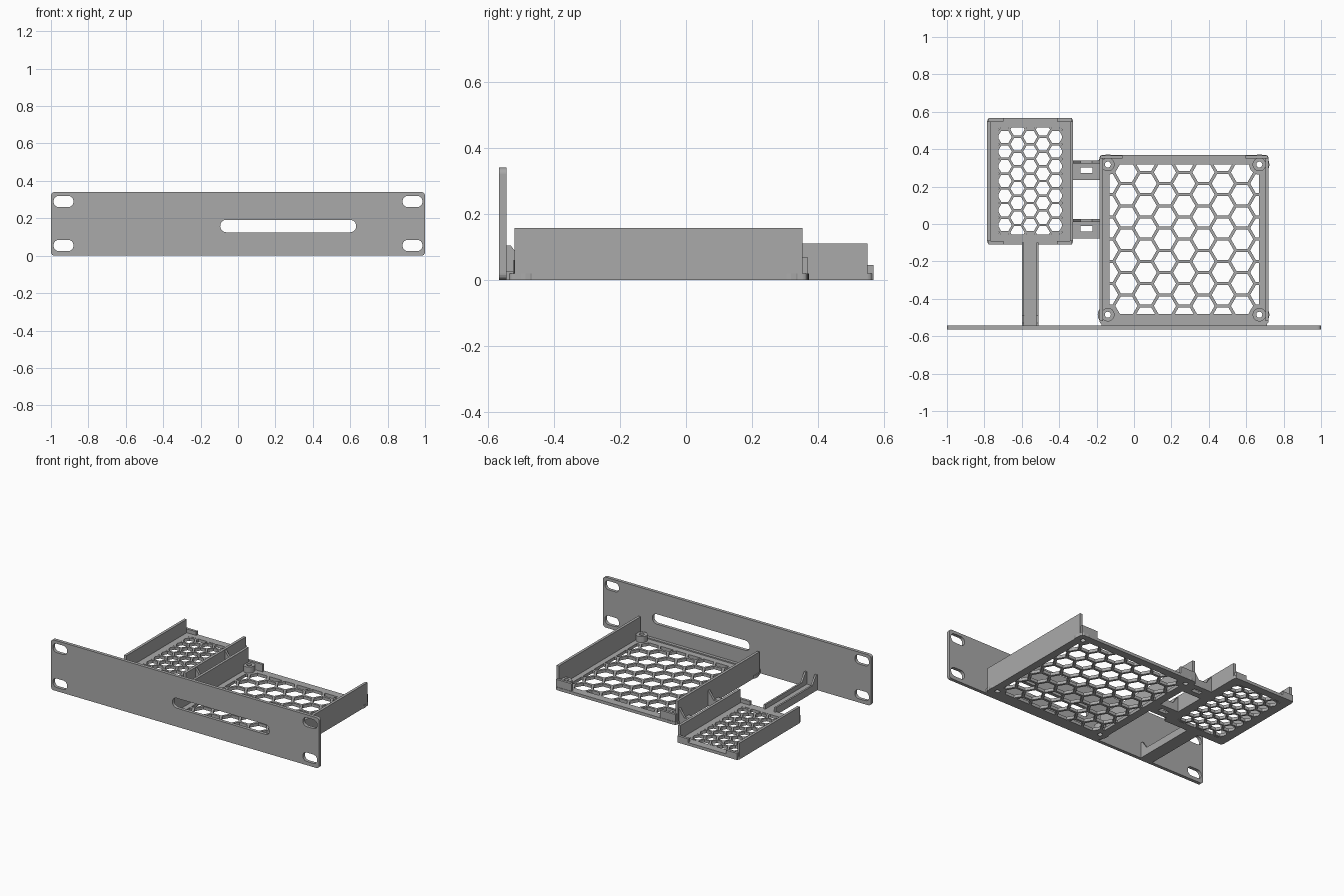
import bpy, bmesh, math
from mathutils import Vector

if "Cube" in bpy.data.objects:
    bpy.data.objects.remove(bpy.data.objects["Cube"])

grey = bpy.data.materials.new("printed grey")
grey.use_nodes = True
grey.diffuse_color = (0.4, 0.4, 0.4, 1)
grey.node_tree.nodes["Principled BSDF"].inputs["Base Color"].default_value = grey.diffuse_color


def finish(name, bm):
    bmesh.ops.recalc_face_normals(bm, faces=bm.faces)
    mesh = bpy.data.meshes.new(name)
    bm.to_mesh(mesh)
    bm.free()
    mesh.materials.append(grey)
    ob = bpy.data.objects.new(name, mesh)
    bpy.context.collection.objects.link(ob)
    return ob


def extrude(bm, faces, direction):
    geom = bmesh.ops.extrude_face_region(bm, geom=faces)["geom"]
    verts = [g for g in geom if isinstance(g, bmesh.types.BMVert)]
    bmesh.ops.translate(bm, vec=direction, verts=verts)


def prism(name, points, direction):
    bm = bmesh.new()
    face = bm.faces.new([bm.verts.new(p) for p in points])
    extrude(bm, [face], Vector(direction))
    return finish(name, bm)


def rounded(x0, x1, y0, y1, r, steps=6):
    """Outline of a rectangle with round corners."""
    corners = ((x1 - r, y1 - r), (x0 + r, y1 - r), (x0 + r, y0 + r), (x1 - r, y0 + r))
    return [(cx + r * math.cos(a), cy + r * math.sin(a))
            for q, (cx, cy) in enumerate(corners)
            for a in ((q + k / steps) * math.pi / 2 for k in range(steps + 1))]


def plate(name, outline, z0, z1):
    return prism(name, [(x, y, z0) for x, y in outline], (0, 0, z1 - z0))


def box(name, x0, x1, y0, y1, z0, z1):
    return plate(name, [(x0, y0), (x1, y0), (x1, y1), (x0, y1)], z0, z1)


def circle(x, y, r, n=24):
    return [(x + r * math.cos(i * math.tau / n), y + r * math.sin(i * math.tau / n)) for i in range(n)]


def cut(ob, cutter):
    cutter.hide_render = True
    mod = ob.modifiers.new("cut", "BOOLEAN")
    mod.operation, mod.object, mod.solver = "DIFFERENCE", cutter, "EXACT"
    mesh = bpy.data.meshes.new_from_object(ob.evaluated_get(bpy.context.evaluated_depsgraph_get()))
    ob.modifiers.clear()
    ob.data = mesh
    bpy.data.objects.remove(cutter)


def honeycomb(x0, x1, y0, y1, pitch, wall, odd_shift):
    """Hexagon prisms trimmed to a rectangle, used as a cutter."""
    bm = bmesh.new()
    cx, cy = (x0 + x1) / 2, (y0 + y1) / 2
    r = (pitch - wall) / math.sqrt(3)
    for i in range(-6, 7):
        shift = 0.5 if (i % 2 == 1) == odd_shift else 0
        for j in range(-6, 7):
            c = circle(cx + i * pitch * math.sqrt(3) / 2, cy + (j + shift) * pitch, r, 6)
            bm.faces.new([bm.verts.new((x, y, -0.1)) for x, y in c])
    for co, no in (((x0, 0, 0), (-1, 0, 0)), ((x1, 0, 0), (1, 0, 0)),
                   ((0, y0, 0), (0, -1, 0)), ((0, y1, 0), (0, 1, 0))):
        bmesh.ops.bisect_plane(bm, geom=bm.verts[:] + bm.edges[:] + bm.faces[:],
                               plane_co=co, plane_no=no, clear_outer=True)
    extrude(bm, bm.faces[:], Vector((0, 0, 0.2)))
    return finish("honeycomb_cutter", bm)


FLOOR = 0.02


def side_walls(name, x0, x1, y0, y1, height, t):
    """Two long walls with lower rounded ends."""
    e = 0.018
    for side, xa in (("right", x0), ("left", x1 - t)):
        box(f"{name}_{side}_wall", xa, xa + t, y0 + e, y1 - e, 0, height)


def corner_tabs(name, x0, x1, ya, yb, length, height, t):
    for side, xa, xb in (("right", x0 + 0.007, x0 + t + length), ("left", x1 - t - length, x1 - 0.007)):
        box(f"{name}_{side}_tab", xa, xb, ya, yb, 0, height)


# Front panel with four mounting slots and one long opening
def upright(name, outline, y0, y1):
    return prism(name, [(x, y0, z) for x, z in outline], (0, y1 - y0, 0))


panel = upright("front_panel", rounded(-1, 1, 0, 0.34, 0.02), -0.565, -0.543)
for x in (-0.933, 0.933):
    for z in (0.055, 0.29):
        cut(panel, upright("slot_cutter", rounded(x - 0.053, x + 0.053, z - 0.03, z + 0.03, 0.028), -0.7, -0.4))
cut(panel, upright("opening_cutter", rounded(-0.095, 0.632, 0.125, 0.192, 0.033), -0.7, -0.4))

# Large tray
bx0, bx1, by0, by1 = -0.185, 0.72, -0.537, 0.37
big = plate("large_tray_floor", rounded(bx0, bx1, by0, by1, 0.02), 0, FLOOR)
cut(big, honeycomb(-0.13, 0.667, -0.48, 0.318, 0.119, 0.016, False))
side_walls("large_tray", bx0, bx1, by0, by1, 0.157, 0.018)
corner_tabs("large_tray_back", bx0, bx1, by1 - 0.02, by1 - 0.003, 0.105, 0.07, 0.018)
box("large_tray_front_lip", bx0 + 0.01, bx1 - 0.01, -0.545, by0 + 0.015, 0, 0.028)

# Screw posts in the corners of the large tray
for x in (-0.14, 0.67):
    for y in (-0.485, 0.318):
        cut(big, plate("post_hole_cutter", circle(x, y, 0.054), -0.1, 0.1))
        post = plate("screw_post", circle(x, y, 0.054), 0, FLOOR)
        cut(post, plate("hole_cutter", circle(x, y, 0.016), -0.1, 0.2))
        collar = plate("screw_post_collar", circle(x, y, 0.036), FLOOR, 0.06)
        cut(collar, plate("hole_cutter", circle(x, y, 0.016), -0.1, 0.2))

# Small tray
sx0, sx1, sy0, sy1 = -0.785, -0.325, -0.11, 0.567
small = plate("small_tray_floor", rounded(sx0, sx1, sy0, sy1, 0.02), 0, FLOOR)
cut(small, honeycomb(-0.725, -0.385, -0.055, 0.515, 0.0785, 0.013, True))
side_walls("small_tray", sx0, sx1, sy0, sy1, 0.11, 0.018)
corner_tabs("small_tray_back", sx0, sx1, sy1 - 0.018, sy1, 0.07, 0.045, 0.018)
corner_tabs("small_tray_front", sx0, sx1, sy0, sy0 + 0.018, 0.07, 0.045, 0.018)

# Bridges between the trays, each with a slot and an upright rib
for y in (0.235, -0.077):
    bridge = box("bridge", sx1 - 0.01, bx0 + 0.01, y, y + 0.105, 0, FLOOR)
    cut(bridge, box("bridge_slot_cutter", -0.285, -0.222, y + 0.037, y + 0.067, -0.1, 0.1))
    rib = [(sx1, 0), (bx0, 0), (bx0, 0.105), (bx0 - 0.04, 0.05), (sx1 + 0.04, 0.05), (sx1, 0.105)]
    upright("bridge_rib", rib, y + 0.088, y + 0.105)

# Support arm with two ribs that rise at the panel
box("support_arm", -0.6, -0.51, -0.55, -0.1, 0, FLOOR)
for x in (-0.6, -0.522):
    rib = [(-0.55, 0), (-0.1, 0), (-0.1, 0.05), (-0.49, 0.05), (-0.53, 0.105), (-0.55, 0.105)]
    prism("support_arm_rib", [(x, y, z) for y, z in rib], (0.012, 0, 0))
